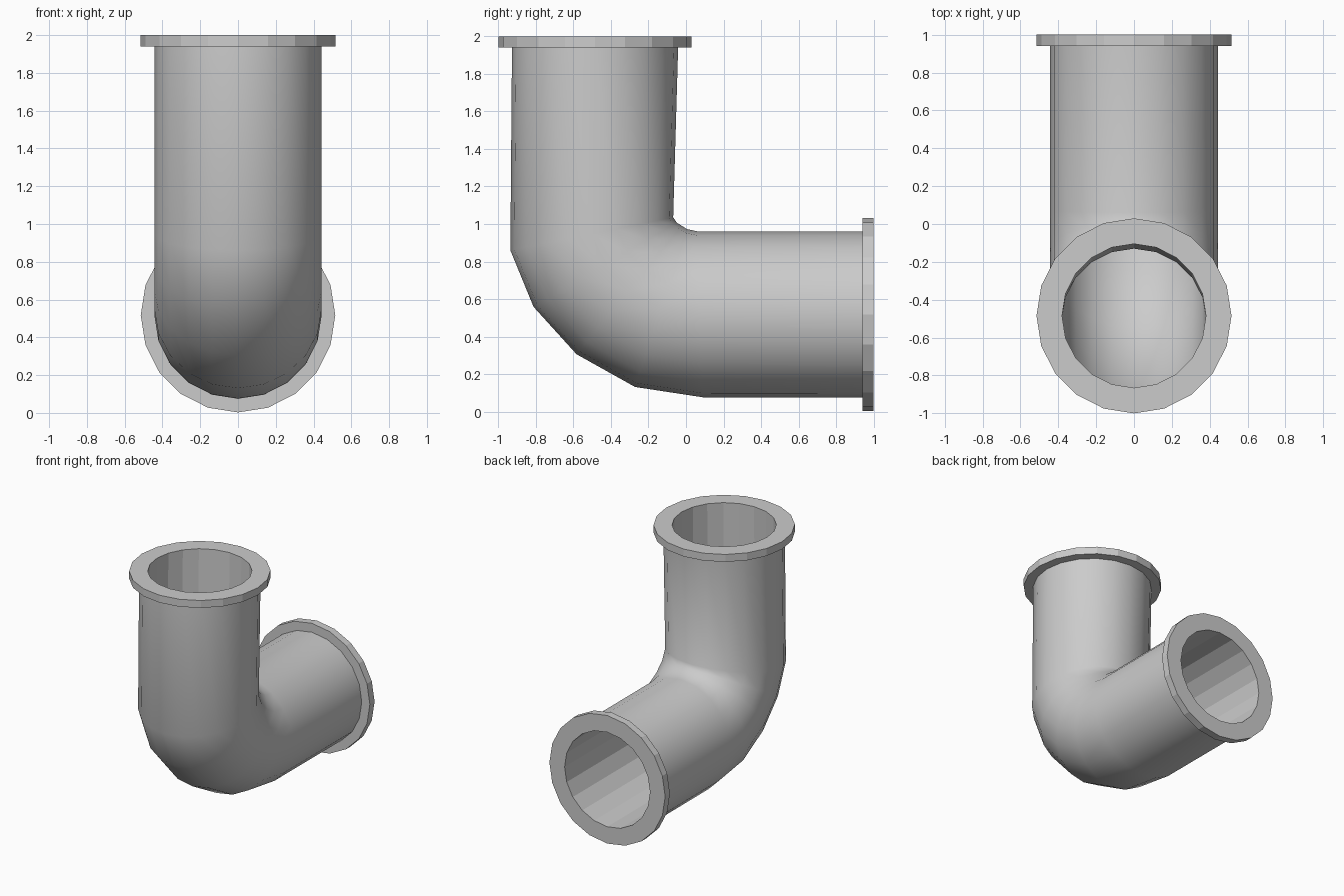
import bpy, bmesh, math

if "Cube" in bpy.data.objects:
    bpy.data.objects.remove(bpy.data.objects["Cube"])

SIDES = 20
R_PIPE, R_FLANGE, R_BORE = 0.443, 0.515, 0.38

# Cross-sections along the elbow: (outer-bend point, inner-bend point) as (y, z)
sections = [
    ((-0.928, 1.94), (-0.042, 1.94)),
    ((-0.935, 0.86), (-0.07, 1.035)),
    ((-0.81, 0.56), (-0.052, 1.005)),
    ((-0.58, 0.31), (-0.025, 0.985)),
    ((-0.27, 0.135), (0.005, 0.968)),
    ((0.09, 0.077), (0.06, 0.96)),
    ((0.94, 0.075), (0.94, 0.96)),
]

bm = bmesh.new()


def ring(sec, radius, shift=(0, 0)):
    (oy, oz), (iy, iz) = sec
    cy, cz = (oy + iy) / 2 + shift[0], (oz + iz) / 2 + shift[1]
    dy, dz = (oy - iy) / 2, (oz - iz) / 2
    n = math.hypot(dy, dz)
    dy, dz = dy / n, dz / n
    verts = []
    for i in range(SIDES):
        a = 2 * math.pi * i / SIDES
        c, s = radius * math.cos(a), radius * math.sin(a)
        verts.append(bm.verts.new((s, cy + dy * c, cz + dz * c)))
    return verts


def bridge(a, b, smooth):
    for i in range(SIDES):
        j = (i + 1) % SIDES
        bm.faces.new((a[i], a[j], b[j], b[i])).smooth = smooth


top, end = sections[0], sections[-1]
up, back = (0, 0.06), (0.06, 0)

# Closed chain of rings: outer skin, rear flange, bore, top flange
chain = [(ring(s, R_PIPE), True) for s in sections]
chain[-1] = (chain[-1][0], False)
chain += [(ring(end, R_FLANGE), False), (ring(end, R_FLANGE, back), False),
          (ring(end, R_BORE, back), False)]
inner = sections[1:-1][::-1]
for k, s in enumerate(inner):
    chain.append((ring(s, R_BORE), k < len(inner) - 1))
chain += [(ring(top, R_BORE, up), False), (ring(top, R_FLANGE, up), False),
          (ring(top, R_FLANGE), False)]

for k, (verts, smooth) in enumerate(chain):
    bridge(verts, chain[(k + 1) % len(chain)][0], smooth)

bmesh.ops.recalc_face_normals(bm, faces=bm.faces)
mesh = bpy.data.meshes.new("pipe_elbow")
bm.to_mesh(mesh)
bm.free()
obj = bpy.data.objects.new("pipe_elbow", mesh)
bpy.context.collection.objects.link(obj)
